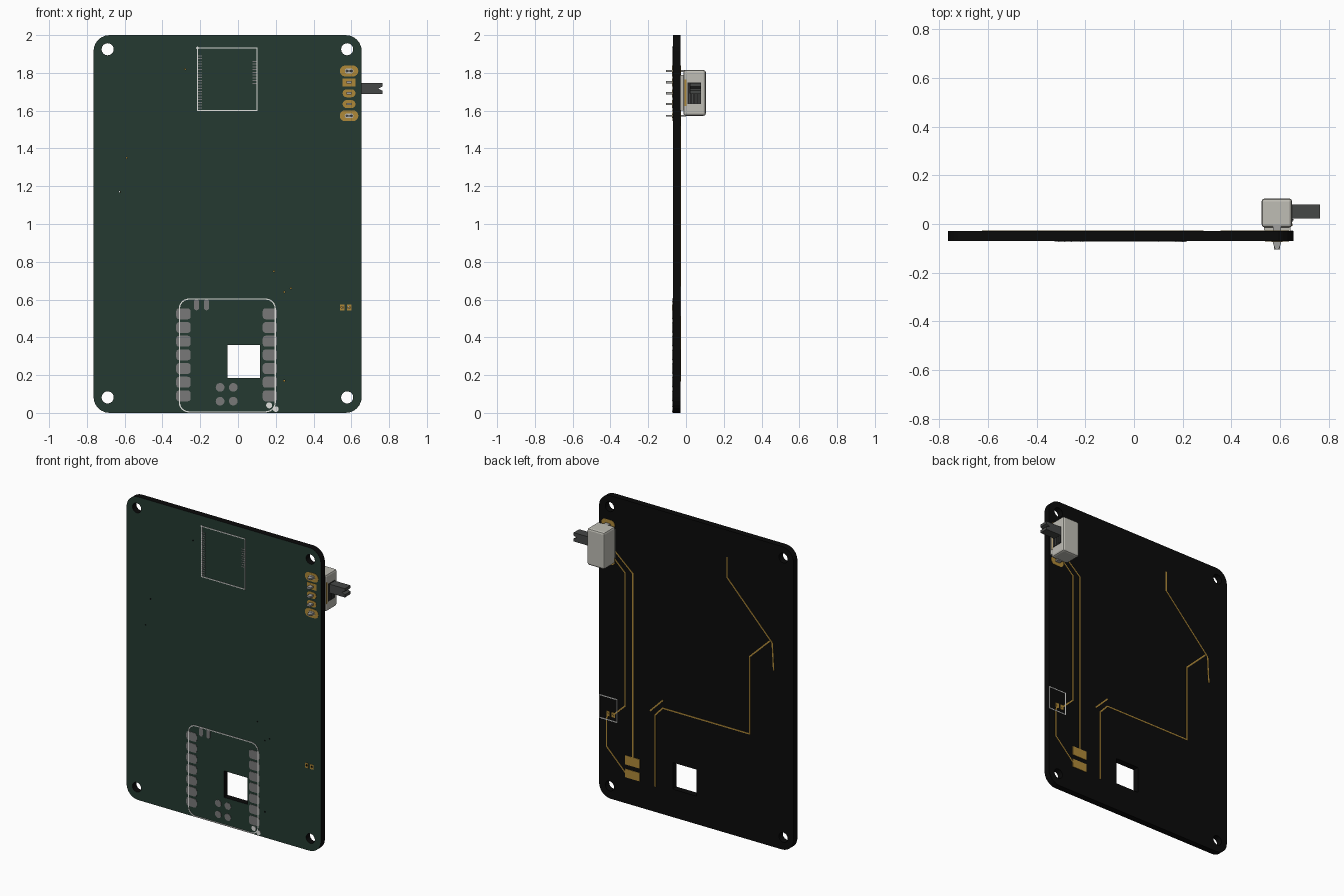
import bpy, bmesh, math
from mathutils import Matrix, Vector

if "Cube" in bpy.data.objects:
    bpy.data.objects.remove(bpy.data.objects["Cube"], do_unlink=True)

FRONT, BACK = -0.07, -0.029


def material(name, rgb):
    m = bpy.data.materials.new(name)
    m.use_nodes = True
    m.diffuse_color = (*rgb, 1)
    m.node_tree.nodes["Principled BSDF"].inputs["Base Color"].default_value = (*rgb, 1)
    return m


green = material("dark green mask", (0.018, 0.042, 0.031))
black = material("black board", (0.003, 0.003, 0.003))
gold = material("gold copper", (0.43, 0.25, 0.04))
white = material("white print", (0.75, 0.75, 0.73))
grey = material("grey pad", (0.19, 0.19, 0.19))
metal = material("pale metal", (0.52, 0.51, 0.46))
pin_grey = material("pin metal", (0.36, 0.36, 0.35))
plastic = material("dark plastic", (0.06, 0.063, 0.061))
slot_dark = material("slot black", (0.02, 0.02, 0.02))


def finish(name, bm, *mats):
    me = bpy.data.meshes.new(name)
    bm.normal_update()
    bm.to_mesh(me)
    bm.free()
    for m in mats:
        me.materials.append(m)
    ob = bpy.data.objects.new(name, me)
    bpy.context.scene.collection.objects.link(ob)
    return ob


# Outlines in the x-z plane
def oval(x, z, w, h, r=None, n=6):
    """Rounded rectangle around (x, z); r defaults to a full round end."""
    r = min(w, h) / 2 - 1e-4 if r is None else r
    pts = []
    for k, (sx, sz) in enumerate([(1, 1), (-1, 1), (-1, -1), (1, -1)]):
        for i in range(n + 1):
            a = math.pi / 2 * (k + i / n)
            pts.append((x + sx * (w / 2 - r) + r * math.cos(a),
                        z + sz * (h / 2 - r) + r * math.sin(a)))
    return pts


def rect(x0, x1, z0, z1):
    return [(x0, z0), (x1, z0), (x1, z1), (x0, z1)]


def plate(name, loops, y0, y1, *mats):
    """Fill outlines (inner loops become holes) and extrude from y0 to y1."""
    cu = bpy.data.curves.new(name, 'CURVE')
    cu.dimensions, cu.fill_mode = '2D', 'BOTH'
    cu.extrude = (y1 - y0) / 2
    for loop in loops:
        sp = cu.splines.new('POLY')
        sp.points.add(len(loop) - 1)
        for p, (x, z) in zip(sp.points, loop):
            p.co = (x, z, 0, 1)
        sp.use_cyclic_u = True
    tmp = bpy.data.objects.new("tmp", cu)
    bpy.context.scene.collection.objects.link(tmp)
    bpy.context.view_layer.update()
    me = bpy.data.meshes.new_from_object(tmp.evaluated_get(bpy.context.evaluated_depsgraph_get()))
    bm = bmesh.new()
    bm.from_mesh(me)
    bpy.data.objects.remove(tmp)
    bpy.data.meshes.remove(me)
    bpy.data.curves.remove(cu)
    bm.transform(Matrix.Translation((0, (y0 + y1) / 2, 0)) @ Matrix.Rotation(math.pi / 2, 4, 'X'))
    bmesh.ops.remove_doubles(bm, verts=bm.verts, dist=1e-5)
    bmesh.ops.recalc_face_normals(bm, faces=bm.faces)
    for f in bm.faces:
        f.smooth = False
        f.material_index = 0
    return finish(name, bm, *mats)


def lines(name, paths, width, y0, y1, mat):
    """Flat strips along polylines in the x-z plane."""
    bm = bmesh.new()
    for path in paths:
        for a, b in zip(path, path[1:]):
            d = Vector((b[0] - a[0], 0, b[1] - a[1]))
            mid = ((a[0] + b[0]) / 2, (y0 + y1) / 2, (a[1] + b[1]) / 2)
            m = (Matrix.Translation(mid) @ Matrix.Rotation(-math.atan2(d.z, d.x), 4, 'Y')
                 @ Matrix.Diagonal((d.length + width * 0.8, y1 - y0, width, 1)))
            bmesh.ops.create_cube(bm, size=1, matrix=m)
    return finish(name, bm, mat)


def box(name, x0, x1, y0, y1, z0, z1, mat, bevel=0):
    bm = bmesh.new()
    m = Matrix.Translation(((x0 + x1) / 2, (y0 + y1) / 2, (z0 + z1) / 2))
    bmesh.ops.create_cube(bm, size=1, matrix=m @ Matrix.Diagonal((x1 - x0, y1 - y0, z1 - z0, 1)))
    ob = finish(name, bm, mat)
    if bevel:
        mod = ob.modifiers.new("bevel", 'BEVEL')
        mod.width, mod.segments = bevel, 2
    return ob


def closed(loop):
    return loop + loop[:1]


# Board with corner holes, window, vias and lead holes
vias = [(-0.28, 1.82), (-0.59, 1.35), (-0.625, 1.17), (0.19, 0.75),
        (0.28, 0.66), (0.245, 0.64), (0.245, 0.17)]
leads = [(0.551, 0.558), (0.588, 0.558)]
holes = [oval(x, z, 0.064, 0.064) for x in (-0.69, 0.578) for z in (0.082, 1.925)]
holes += [oval(x, z, 0.008, 0.008, n=2) for x, z in vias]
lead_holes = [oval(x, z, 0.012, 0.012, n=2) for x, z in leads]
board = plate("board", [oval(-0.055, 1.0, 1.42, 2.0, 0.085), rect(-0.055, 0.117, 0.185, 0.36)]
              + holes + lead_holes, FRONT, BACK, green, black)
for p in board.data.polygons:
    p.material_index = 0 if p.normal.y < -0.5 else 1

# Gold pads on both sides
SX = 0.588
big = [1.81, 1.573]
pins = [1.75, 1.692, 1.635]
for side, y0, y1 in (("front", FRONT - 0.002, FRONT), ("back", BACK, BACK + 0.002)):
    plate(side + "_switch_pads", [oval(SX, z, 0.098, 0.058) for z in big]
          + [rect(SX - 0.035, SX + 0.035, 1.729, 1.771)]
          + [oval(SX, z, 0.068, 0.042) for z in pins[1:]], y0, y1, gold)
    plate(side + "_lead_pads", [rect(x - 0.012, x + 0.012, z - 0.016, z + 0.016)
                                for x, z in leads] + lead_holes, y0, y1, gold)
plate("wire_pads", [rect(0.356, 0.465, 0.257, 0.317), rect(0.356, 0.465, 0.172, 0.228)],
      BACK, BACK + 0.003, gold)

# Copper tracks on the back
lines("back_tracks", [
    [(-0.28, 1.82), (-0.28, 1.69), (-0.61, 1.345), (-0.62, 1.17)],
    [(-0.59, 1.35), (-0.445, 1.21), (-0.445, 0.70), (0.19, 0.70), (0.245, 0.64), (0.245, 0.17)],
    [(0.28, 0.66), (0.19, 0.75)],
    [(SX, 1.692), (0.54, 1.645), (0.408, 1.53), (0.408, 0.30)],
    [(SX, 1.635), (0.465, 1.52), (0.465, 0.64), (0.551, 0.558)],
    [(0.588, 0.558), (0.60, 0.52), (0.60, 0.34), (0.46, 0.20)],
], 0.009, BACK, BACK + 0.002, gold)

# Grey module pads on the front
rows = [0.09 + 0.0724 * i for i in range(7)]
module = [oval(x, z, 0.077, 0.058, 0.016, 3) for x in (-0.289, 0.169) for z in rows]
module += [oval(x, z, 0.046, 0.046) for x in (-0.095, -0.025) for z in (0.062, 0.135)]
module += [oval(x, 0.572, 0.028, 0.058) for x in (-0.22, -0.167)]
plate("module_pads", module, FRONT - 0.002, FRONT, grey)

# Fine pin strips inside the chip outline
lines("chip_pins", [[(-0.21, z), (-0.192, z)] for z in [1.615 + 0.0145 * i for i in range(20)]]
      + [[(0.078, z), (0.097, z)] for z in [1.745 + 0.0145 * i for i in range(9)]],
      0.005, FRONT - 0.002, FRONT, grey)

# White printed outlines
lines("front_print", [closed(rect(-0.215, 0.10, 1.60, 1.932)),
                      closed(oval(-0.0565, 0.304, 0.507, 0.597, 0.05))],
      0.006, FRONT - 0.003, FRONT, white)
plate("front_print_dots", [oval(0.165, 0.04, 0.032, 0.032), oval(0.2, 0.02, 0.03, 0.03),
                           oval(-0.215, 1.932, 0.014, 0.014)],
      FRONT - 0.003, FRONT, white)
lines("back_print", [closed(rect(0.524, 0.651, 0.517, 0.667))],
      0.006, BACK, BACK + 0.003, white)

# Slide switch: shell, base, slot and lever
box("switch_shell", 0.525, 0.65, -0.014, 0.105, 1.573, 1.815, metal, 0.012)
box("switch_base", 0.535, 0.643, BACK, -0.01, 1.60, 1.79, metal)
box("switch_base_edge", 0.645, 0.652, -0.008, 0.002, 1.625, 1.765, gold)
box("switch_slot", 0.646, 0.652, 0.008, 0.08, 1.635, 1.75, slot_dark)
for i in range(4):
    y = 0.018 + 0.017 * i
    box("slot_rib", 0.648, 0.655, y - 0.003, y + 0.003, 1.638, 1.69, plastic)
plate("switch_lever", [[(0.64, 1.688), (0.765, 1.688), (0.765, 1.706), (0.742, 1.717),
                        (0.765, 1.728), (0.765, 1.746), (0.64, 1.746)]], 0.022, 0.08, plastic)

# Switch pins and the two tapered mounting tabs
for z in pins:
    box("switch_pin", SX - 0.013, SX + 0.013, -0.105, 0.0, z - 0.006, z + 0.006, pin_grey)
for z in big:
    plate("tab_solder", [oval(SX, z, 0.046, 0.026)], FRONT - 0.004, FRONT, metal)
    bm = bmesh.new()
    for sx, y in ((0.017, 0.0), (0.017, -0.078), (0.007, -0.105)):
        for s in (-1, 1):
            bm.verts.new((SX + s * sx, y, z - 0.005))
    v = list(bm.verts)
    face = bm.faces.new([v[i] for i in (0, 1, 3, 5, 4, 2)])
    top = bmesh.ops.extrude_face_region(bm, geom=[face])["geom"]
    bmesh.ops.translate(bm, vec=(0, 0, 0.01), verts=[g for g in top if isinstance(g, bmesh.types.BMVert)])
    bmesh.ops.recalc_face_normals(bm, faces=bm.faces)
    finish("switch_tab", bm, pin_grey)
